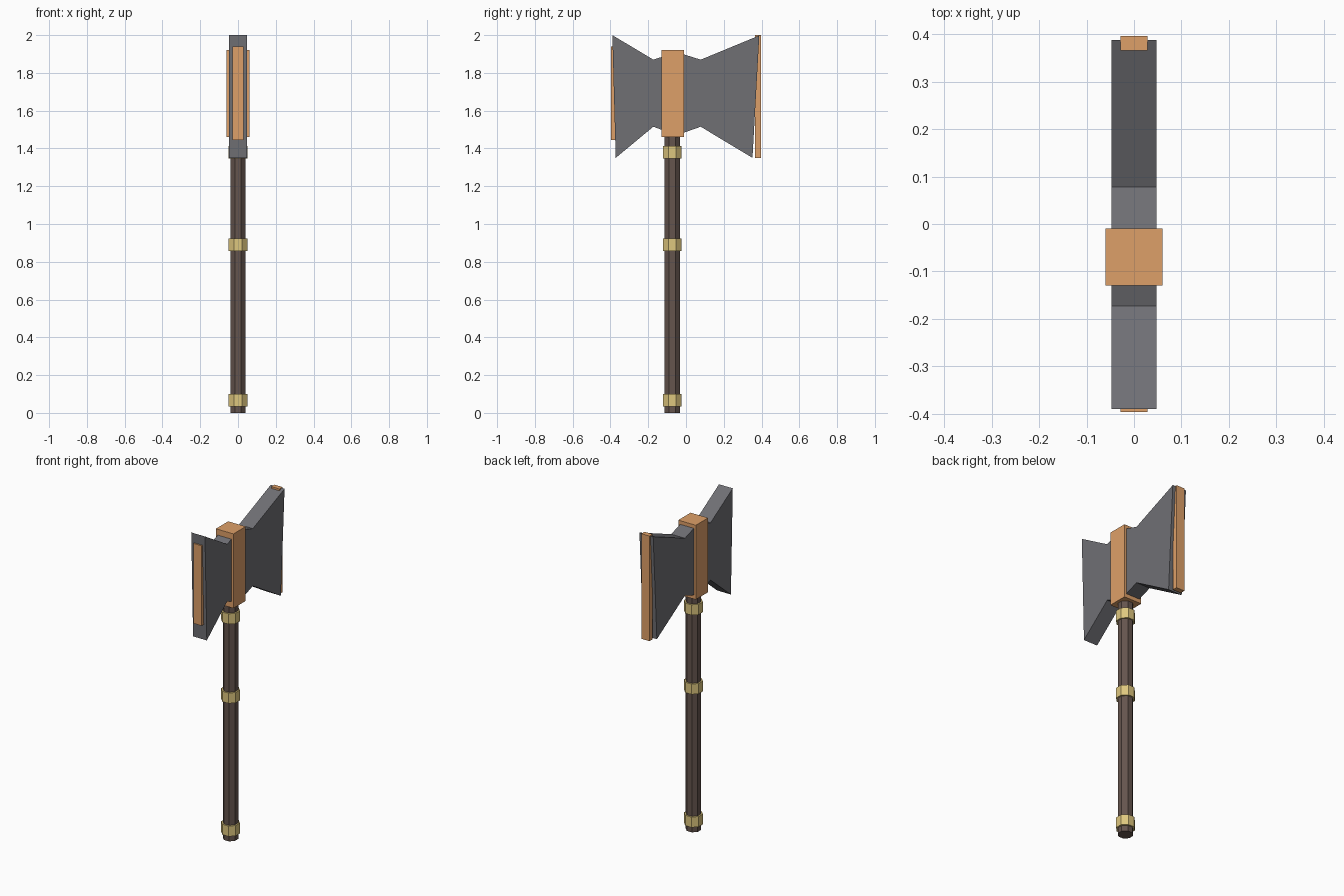
import bpy, bmesh, math

if "Cube" in bpy.data.objects:
    bpy.data.objects.remove(bpy.data.objects["Cube"])

def material(name, rgb):
    m = bpy.data.materials.new(name)
    m.diffuse_color = (*rgb, 1)
    m.use_nodes = True
    m.node_tree.nodes["Principled BSDF"].inputs["Base Color"].default_value = m.diffuse_color
    return m

STEEL = material("steel", (0.16, 0.16, 0.175))
COPPER = material("copper", (0.73, 0.35, 0.14))
WOOD = material("wood", (0.13, 0.09, 0.075))
BRASS = material("brass", (0.73, 0.57, 0.21))
AXIS_Y = -0.073  # handle centre line

def box(name, x, y0, y1, z0, z1, mat):
    bpy.ops.mesh.primitive_cube_add(size=1, location=(0, (y0 + y1) / 2, (z0 + z1) / 2))
    o = bpy.context.object
    o.name = name
    o.scale = (2 * x, y1 - y0, z1 - z0)
    o.data.materials.append(mat)

def octagon(name, half_width, z0, z1, mat):
    # eight-sided bar with flats facing the axes
    bpy.ops.mesh.primitive_cylinder_add(
        vertices=8, radius=half_width / math.cos(math.pi / 8), depth=z1 - z0,
        location=(0, AXIS_Y, (z0 + z1) / 2), rotation=(0, 0, math.pi / 8))
    o = bpy.context.object
    o.name = name
    o.data.materials.append(mat)

# handle and its three bands
octagon("handle", 0.041, 0, 1.5, WOOD)
for name, z in (("bottom", 0.067), ("middle", 0.89), ("top", 1.38)):
    octagon(name + "_band", 0.05, z - 0.032, z + 0.032, BRASS)

# double blade: side outline extruded across x
outline = [(-0.39, 2.0), (-0.372, 1.35), (-0.173, 1.515), (-0.05, 1.47),
           (0.078, 1.515), (0.352, 1.35), (0.388, 1.998), (0.078, 1.87),
           (-0.05, 1.91), (-0.173, 1.87)]
bm = bmesh.new()
face = bm.faces.new([bm.verts.new((-0.047, y, z)) for y, z in outline])
ext = bmesh.ops.extrude_face_region(bm, geom=[face])
bmesh.ops.translate(bm, vec=(0.094, 0, 0),
                    verts=[g for g in ext["geom"] if isinstance(g, bmesh.types.BMVert)])
bmesh.ops.recalc_face_normals(bm, faces=bm.faces)
mesh = bpy.data.meshes.new("double_blade")
bm.to_mesh(mesh)
bm.free()
mesh.materials.append(STEEL)
bpy.context.collection.objects.link(bpy.data.objects.new("double_blade", mesh))

# central socket and edge strips
box("head_socket", 0.06, -0.13, -0.01, 1.46, 1.92, COPPER)
box("front_edge_strip", 0.028, -0.397, -0.365, 1.445, 1.94, COPPER)
box("back_edge_strip", 0.028, 0.366, 0.397, 1.35, 2.0, COPPER)
